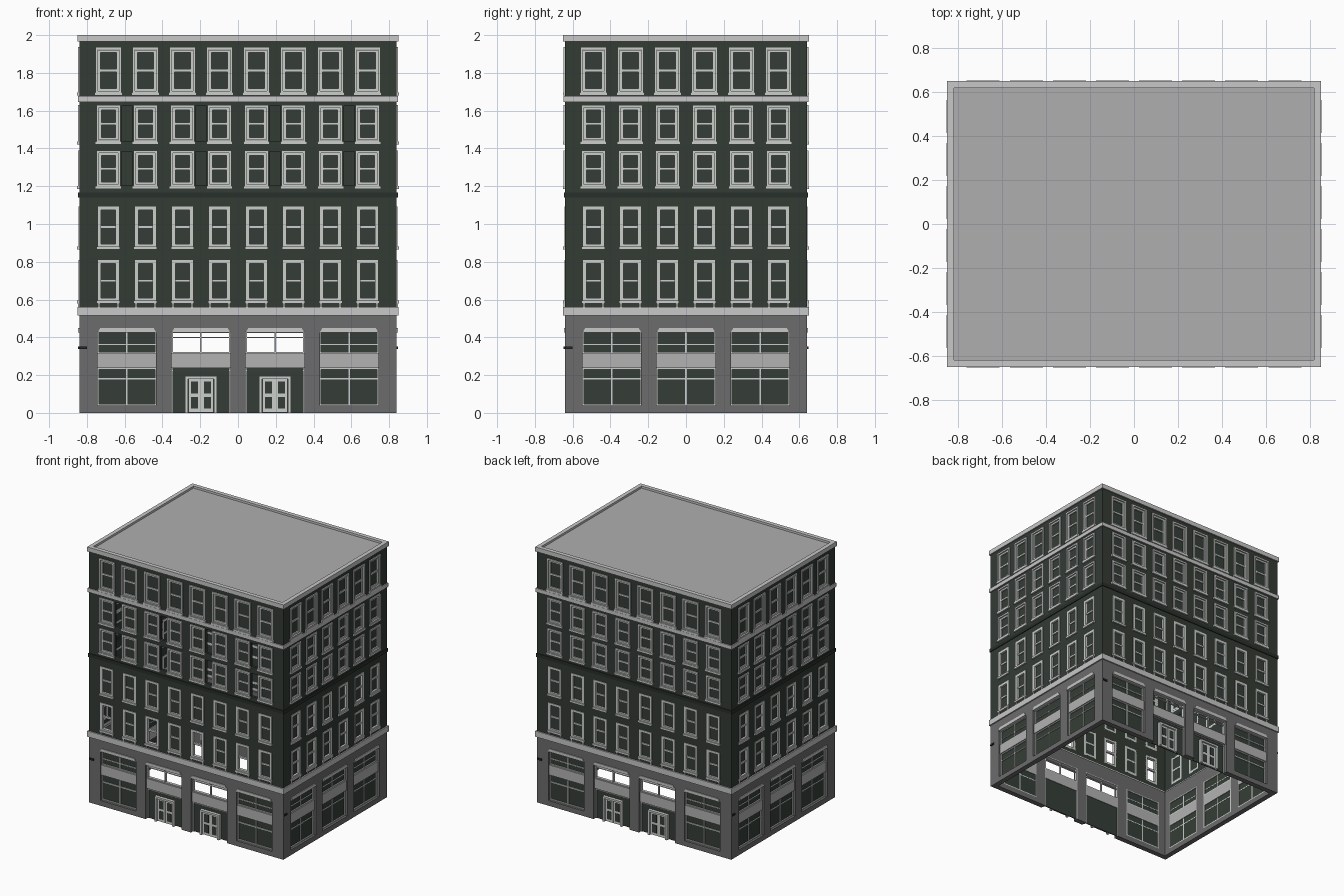
import bpy, bmesh, math
from mathutils import Matrix, Vector

if "Cube" in bpy.data.objects:
    bpy.data.objects.remove(bpy.data.objects["Cube"])

COLOURS = {
    "dark_green_wall": (0.033, 0.043, 0.034),
    "dark_glass": (0.036, 0.048, 0.038),
    "dark_band_green": (0.022, 0.029, 0.023),
    "grey_stone": (0.15, 0.15, 0.15),
    "light_trim": (0.60, 0.62, 0.60),
    "pale_cornice": (0.57, 0.58, 0.57),
    "grey_panel": (0.45, 0.45, 0.45),
    "roof_grey": (0.43, 0.43, 0.43),
    "black_metal": (0.02, 0.02, 0.02),
}
mats = {}
for n, c in COLOURS.items():
    mats[n] = bpy.data.materials.new(n)
    mats[n].diffuse_color = (*c, 1)

parts = {}          # part name -> (bmesh, material name)


def part(name, mat):
    if name not in parts:
        parts[name] = (bmesh.new(), mat)
    return parts[name][0]


class Side:
    """One facade: u runs right, v outward from the wall plane, z up."""

    def __init__(self, turn, half, depth):
        self.rot = Matrix.Rotation(turn * math.pi / 2, 4, 'Z')
        self.half, self.depth = half, depth

    def pos(self, u, v, z):
        return self.rot @ Vector((u, -(self.depth + v), z))

    def box(self, name, mat, u0, u1, v0, v1, z0, z1, taper=0):
        bm = part(name, mat)
        for vert in bmesh.ops.create_cube(bm, size=1)['verts']:
            x, y, z = vert.co
            u = u0 if x < 0 else u1
            if z > 0:
                u += taper if x < 0 else -taper
            vert.co = self.pos(u, v1 if y < 0 else v0, z1 if z > 0 else z0)

    def ring(self, name, mat, u, w, z0, z1, t, v0, v1):
        a, b = u - w / 2, u + w / 2
        self.box(name, mat, a, a + t, v0, v1, z0, z1)
        self.box(name, mat, b - t, b, v0, v1, z0, z1)
        self.box(name, mat, a + t, b - t, v0, v1, z0, z0 + t)
        self.box(name, mat, a + t, b - t, v0, v1, z1 - t, z1)

    def wall(self, name, mat, z0, z1, holes):
        """Flat wall sheet with rectangular openings (u0, u1, z0, z1)."""
        bm = part(name, mat)
        us = sorted({round(k, 4) for h in holes for k in h[:2]} | {-self.half, self.half})
        zs = sorted({round(k, 4) for h in holes for k in h[2:]} | {z0, z1})
        grid = {}

        def vert(i, j):
            if (i, j) not in grid:
                grid[i, j] = bm.verts.new(self.pos(us[i], 0, zs[j]))
            return grid[i, j]
        for i in range(len(us) - 1):
            for j in range(len(zs) - 1):
                cu, cz = (us[i] + us[i + 1]) / 2, (zs[j] + zs[j + 1]) / 2
                if not any(h[0] < cu < h[1] and h[2] < cz < h[3] for h in holes):
                    bm.faces.new([vert(i, j), vert(i + 1, j), vert(i + 1, j + 1), vert(i, j + 1)])


# window rows: bottom, top, outer width, double surround
ROWS = [(0.59, 0.81, 0.112, False), (0.875, 1.093, 0.112, False),
        (1.195, 1.39, 0.128, True), (1.43, 1.63, 0.128, True),
        (1.69, 1.936, 0.138, True)]
PITCH, BAY, BAY_W = 0.196, 0.392, 0.31


def sash_window(s, u, z0, z1, w, double, glazed):
    if double:
        s.ring("window_surrounds", "light_trim", u, w, z0, z1, 0.013, -0.02, 0.008)
        s.ring("window_sashes", "light_trim", u, w - 0.028, z0 + 0.014, z1 - 0.014, 0.013, -0.02, -0.002)
        t = 0.026
    else:
        s.ring("window_surrounds", "light_trim", u, w, z0, z1, 0.018, -0.02, 0.004)
        t = 0.018
    a, b, zm = u - w / 2 + t, u + w / 2 - t, (z0 + z1) / 2
    s.box("window_sashes", "light_trim", a, b, -0.02, -0.004, zm - 0.007, zm + 0.007)
    s.box("window_sills", "light_trim", u - w / 2 - 0.006, u + w / 2 + 0.006, -0.01, 0.012, z0 - 0.01, z0 + 0.006)
    if z0 < 0.6:
        for e in (-1, 1):
            c = u + e * 0.05
            s.box("window_sills", "light_trim", c - 0.005, c + 0.005, 0, 0.008, z0 - 0.03, z0 - 0.01)
    if glazed:
        s.box("window_glass", "dark_glass", a, b, -0.018, -0.012, z0 + t, z1 - t)


def shop_bay(s, u, door):
    a, b = u - BAY_W / 2, u + BAY_W / 2
    s.box("bay_headers", "pale_cornice", a, b, -0.03, 0.006, 0.426, 0.45, 0.014)
    s.box("bay_panels", "grey_panel", a, b, -0.04, -0.01, 0.237, 0.315)
    F = ("shopfront_frames", "light_trim")
    # upper lights: open above the doors, glazed elsewhere
    s.ring(*F, u, BAY_W, 0.315, 0.43, 0.007, -0.04, -0.018)
    s.box(*F, u - 0.004, u + 0.004, -0.035, -0.02, 0.315, 0.43)
    zt = 0.4 if door else 0.362
    s.box(*F, a, b, -0.035, -0.02, zt - 0.003, zt + 0.003)
    if not door:
        s.box("shop_glass", "dark_glass", a, b, -0.034, -0.027, 0.318, 0.428)
        # display window
        s.ring(*F, u, BAY_W, 0.04, 0.237, 0.007, -0.04, -0.018)
        s.box(*F, u - 0.004, u + 0.004, -0.035, -0.02, 0.04, 0.237)
        s.box(*F, a, b, -0.035, -0.02, 0.176, 0.184)
        s.box("shop_glass", "dark_glass", a, b, -0.034, -0.027, 0.043, 0.235)
        return
    # entrance: side glass, surround and two leaves with panes
    s.box("shop_glass", "dark_glass", a, b, -0.036, -0.03, 0, 0.237)
    s.box(*F, a, a + 0.006, -0.04, -0.02, 0, 0.237)
    s.box(*F, b - 0.006, b, -0.04, -0.02, 0, 0.237)
    s.box(*F, a, b, -0.035, -0.022, 0.222, 0.228)
    D = ("entrance_doors", "light_trim")
    s.box(*D, u - 0.084, u - 0.068, -0.035, -0.006, 0, 0.195)
    s.box(*D, u + 0.068, u + 0.084, -0.035, -0.006, 0, 0.195)
    s.box(*D, u - 0.068, u + 0.068, -0.035, -0.006, 0.18, 0.195)
    for c in (u - 0.034, u + 0.034):
        s.box(*D, c - 0.033, c + 0.033, -0.035, -0.02, 0.003, 0.18)
        for z0, z1 in ((0.022, 0.085), (0.103, 0.165)):
            s.box("door_panes", "dark_glass", c - 0.019, c + 0.019, -0.021, -0.018, z0, z1)


def facade(turn):
    long_side, front = turn % 2 == 0, turn == 0
    s = Side(turn, *((0.84, 0.64) if long_side else (0.64, 0.84)))
    n, bays = (8, 4) if long_side else (6, 3)
    # upper storeys
    holes = []
    for r, (z0, z1, w, double) in enumerate(ROWS):
        for i in range(n):
            u = (i - (n - 1) / 2) * PITCH
            holes.append((u - w / 2 + 0.005, u + w / 2 - 0.005, z0 + 0.005, z1 - 0.005))
            sash_window(s, u, z0, z1, w, double, not (front and r == 0 and i % 2 == 0))
            # open slots between paired windows on the front only
            if front and r in (2, 3) and i % 2 == 0:
                m = u + PITCH / 2
                holes.append((m - 0.028, m + 0.028, z0 + 0.01, z1 - 0.005))
    s.wall("upper_walls", "dark_green_wall", 0.54, 1.98, holes)
    # ground storey
    holes = []
    for i in range(bays):
        u = (i - (bays - 1) / 2) * BAY
        door = long_side and i in (1, 2)
        holes.append((u - BAY_W / 2, u + BAY_W / 2, 0 if door else 0.04, 0.43))
        shop_bay(s, u, door)
    s.wall("ground_floor_stone", "grey_stone", 0, 0.54, holes)
    # horizontal bands, mitred by simple overlap at the corners
    for name, mat, z0, z1, v in (("shopfront_cornice", "pale_cornice", 0.515, 0.56, 0.01),
                                 ("middle_band", "dark_band_green", 1.14, 1.167, 0.006),
                                 ("upper_band", "pale_cornice", 1.647, 1.677, 0.008),
                                 ("roof_parapet", "pale_cornice", 1.965, 2.0, 0.01)):
        s.box(name, mat, -s.half - v, s.half + v, -0.022, v, z0, z1)
    # small corner bracket
    s.box("corner_brackets", "black_metal", -s.half + 0.002, -s.half + 0.04, 0, 0.008, 0.338, 0.352)


for turn in range(4):
    facade(turn)

# flat roof just below the parapet top
bm = part("flat_roof", "roof_grey")
bmesh.ops.create_cube(bm, size=1, matrix=Matrix.Translation((0, 0, 1.977)) @ Matrix.Diagonal((1.65, 1.25, 0.014, 1)))

# turn collected parts into objects
for name, (bm, mat) in parts.items():
    me = bpy.data.meshes.new(name)
    if name not in ("upper_walls", "ground_floor_stone"):
        bmesh.ops.recalc_face_normals(bm, faces=bm.faces)
    bm.to_mesh(me)
    bm.free()
    me.materials.append(mats[mat])
    ob = bpy.data.objects.new(name, me)
    bpy.context.collection.objects.link(ob)
    if name in ("upper_walls", "ground_floor_stone"):
        mod = ob.modifiers.new("thickness", 'SOLIDIFY')
        mod.thickness = 0.02 if name == "upper_walls" else 0.04
        mod.offset = -1

for m in bpy.data.materials:
    if m.users and not m.is_grease_pencil:
        m.use_nodes = True
        m.node_tree.nodes["Principled BSDF"].inputs["Base Color"].default_value = m.diffuse_color
